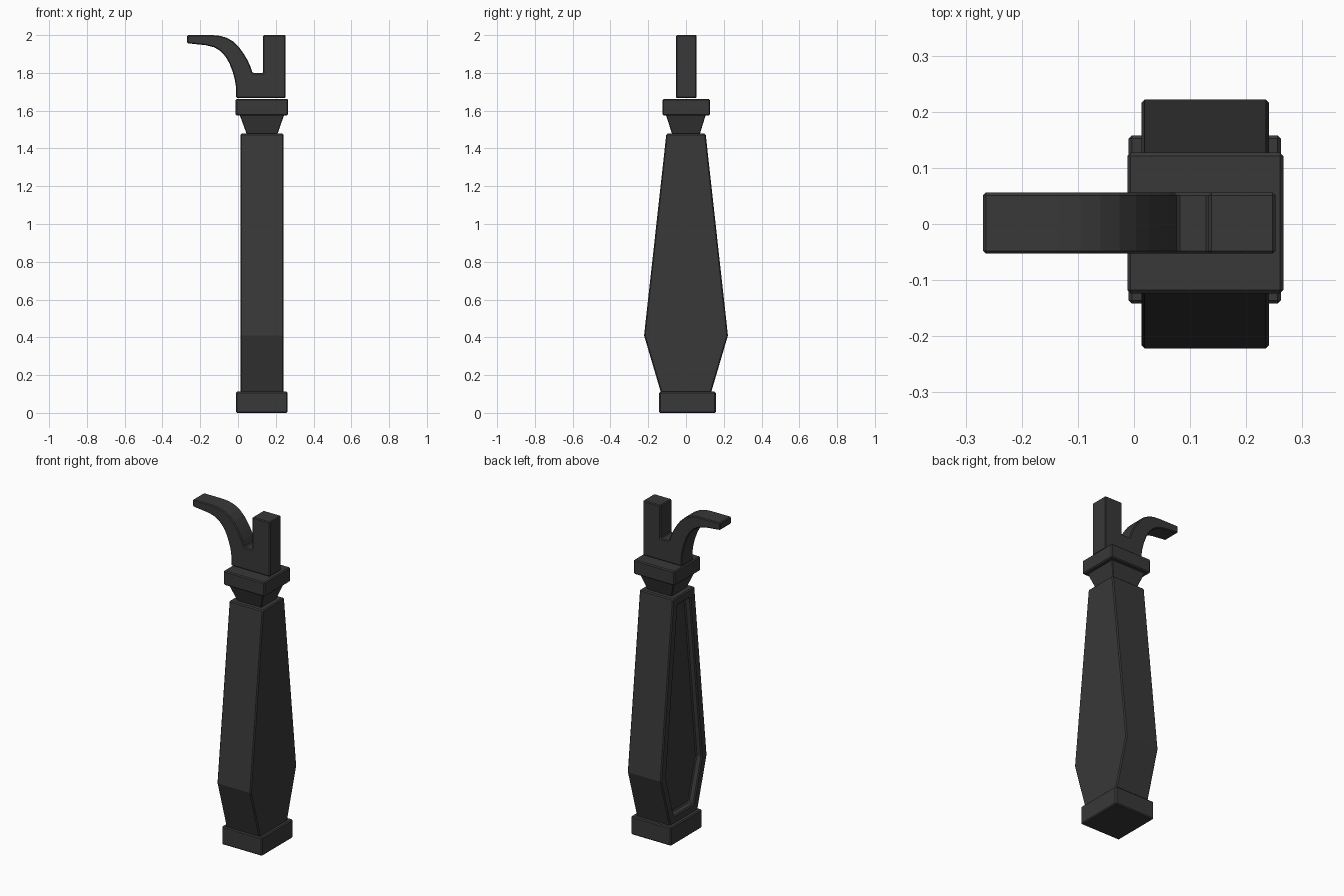
import bpy, bmesh

if "Cube" in bpy.data.objects:
    bpy.data.objects.remove(bpy.data.objects["Cube"])


def finish(bm, name, bevel=0.006):
    bmesh.ops.recalc_face_normals(bm, faces=bm.faces[:])
    me = bpy.data.meshes.new(name)
    bm.to_mesh(me)
    bm.free()
    ob = bpy.data.objects.new(name, me)
    bpy.context.collection.objects.link(ob)
    m = ob.modifiers.new("edge_chamfer", "BEVEL")
    m.width = bevel
    m.segments = 1
    m.limit_method = "ANGLE"
    m.angle_limit = 0.6
    mat = bpy.data.materials.get("dark_metal") or bpy.data.materials.new("dark_metal")
    mat.diffuse_color = (0.04, 0.04, 0.04, 1)
    mat.use_nodes = True
    mat.node_tree.nodes["Principled BSDF"].inputs["Base Color"].default_value = mat.diffuse_color
    me.materials.append(mat)
    return ob


def bridge(bottom, top):
    """Closed solid between two matching rings of points."""
    bm = bmesh.new()
    a = [bm.verts.new(p) for p in bottom]
    b = [bm.verts.new(p) for p in top]
    first = bm.faces.new(a)
    bm.faces.new(b)
    n = len(a)
    for i in range(n):
        j = (i + 1) % n
        bm.faces.new((a[i], a[j], b[j], b[i]))
    bmesh.ops.recalc_face_normals(bm, faces=bm.faces[:])
    return bm, first


def ring(x0, x1, y0, y1, z):
    return [(x0, y0, z), (x1, y0, z), (x1, y1, z), (x0, y1, z)]


# Base block
bm, _ = bridge(ring(-0.01, 0.262, -0.142, 0.158, 0), ring(-0.01, 0.262, -0.142, 0.158, 0.112))
finish(bm, "base_block")

# Coffin-shaped grip, with a recessed panel on its -x side
half = [(0.132, 0.105), (0.222, 0.41), (0.104, 1.478)]
outline = half + [(-y, z) for y, z in reversed(half)]
bm, side = bridge([(0.013, y, z) for y, z in outline], [(0.241, y, z) for y, z in outline])
bmesh.ops.inset_region(bm, faces=[side], thickness=0.05, use_even_offset=True)
bmesh.ops.inset_region(bm, faces=[side], thickness=0.006, depth=-0.035, use_even_offset=True)
finish(bm, "grip")

# Flared neck
bm, _ = bridge(ring(0.05, 0.205, -0.07, 0.07, 1.465), ring(0.008, 0.245, -0.107, 0.105, 1.58))
finish(bm, "neck", 0.003)

# Collar
bm, _ = bridge(ring(-0.012, 0.266, -0.124, 0.127, 1.575), ring(-0.012, 0.266, -0.124, 0.127, 1.662))
finish(bm, "collar")

# Forked head: upright post and curved claw
head = [(-0.01, 1.667), (0.252, 1.667), (0.252, 2.0), (0.133, 2.0), (0.133, 1.80), (0.077, 1.80),
        (0.065, 1.837), (0.048, 1.872), (0.028, 1.905), (0.004, 1.938), (-0.026, 1.967),
        (-0.06, 1.986), (-0.095, 1.996), (-0.135, 2.0), (-0.269, 2.0), (-0.269, 1.957),
        (-0.167, 1.946), (-0.125, 1.935), (-0.092, 1.915), (-0.066, 1.886), (-0.045, 1.85),
        (-0.028, 1.805), (-0.017, 1.765), (-0.01, 1.72)]
bm, _ = bridge([(x, -0.053, z) for x, z in head], [(x, 0.056, z) for x, z in head])
finish(bm, "forked_head", 0.005)
